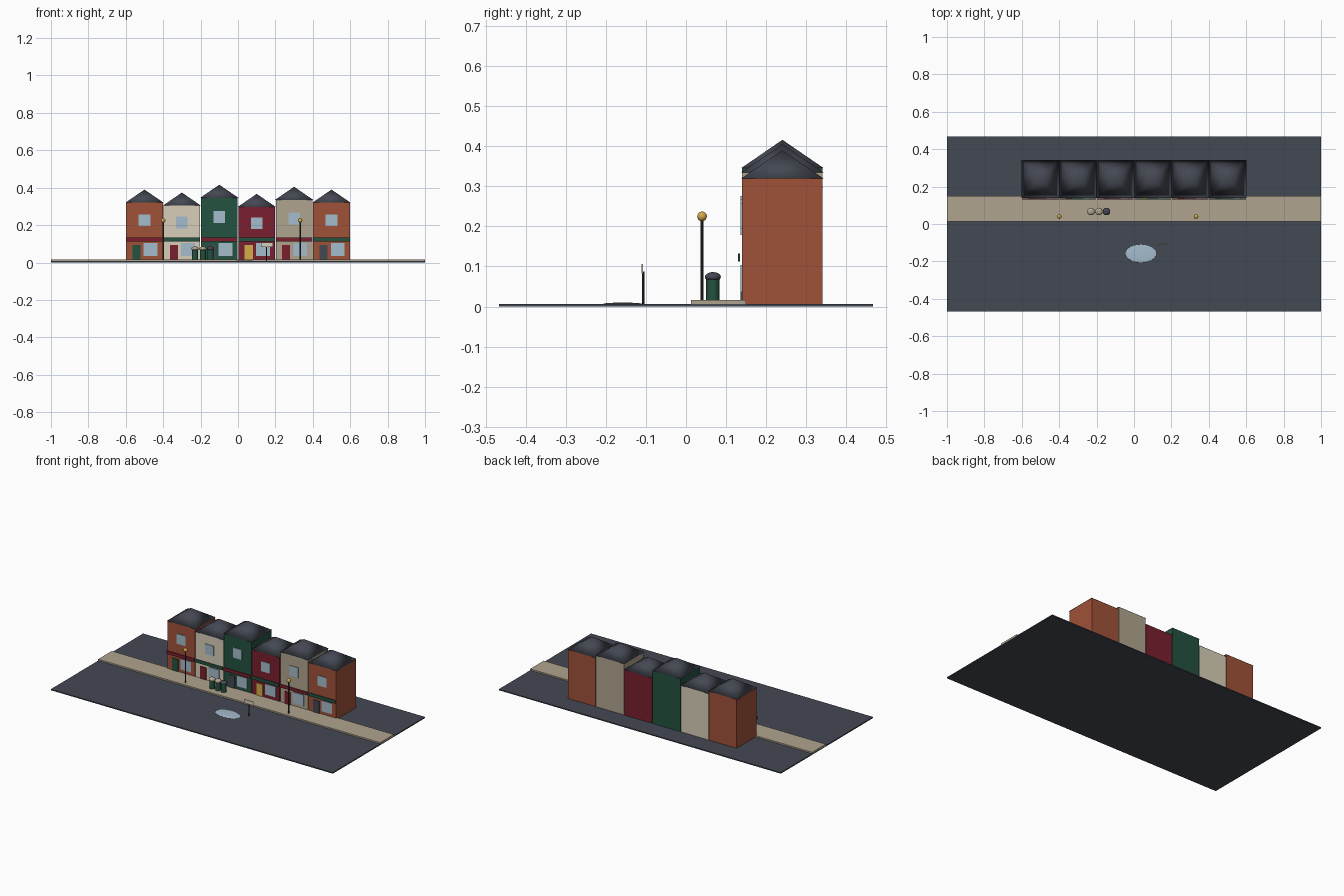
import bpy
import math

cube = bpy.data.objects.get("Cube")
if cube:
    bpy.data.objects.remove(cube, do_unlink=True)


def material(name, rgb):
    """Flat colour given as sRGB bytes, stored as linear values."""
    lin = [((c / 255 + 0.055) / 1.055) ** 2.4 for c in rgb]
    mat = bpy.data.materials.new(name)
    mat.use_nodes = True
    bsdf = mat.node_tree.nodes["Principled BSDF"]
    bsdf.inputs["Base Color"].default_value = (*lin, 1)
    bsdf.inputs["Roughness"].default_value = 0.8
    mat.diffuse_color = (*lin, 1)
    return mat


brick = material("brick", (160, 82, 56))
cream = material("cream", (216, 207, 184))
green = material("dark green", (36, 82, 64))
red = material("deep red", (122, 31, 46))
stone = material("stone", (176, 164, 143))
slate = material("slate", (68, 72, 82))
glass = material("pale blue glass", (165, 188, 204))
gold = material("gold", (212, 172, 75))
iron = material("iron", (48, 50, 56))


def finish(name, mat):
    ob = bpy.context.object
    ob.name = name
    ob.data.materials.append(mat)
    return ob


def box(name, mat, x, y, z):
    """Box from (low, high) pairs."""
    spans = (x, y, z)
    bpy.ops.mesh.primitive_cube_add(size=1, location=[(a + b) / 2 for a, b in spans])
    ob = finish(name, mat)
    ob.scale = [b - a for a, b in spans]
    return ob


def cylinder(name, mat, x, y, z, r, sides=16):
    bpy.ops.mesh.primitive_cylinder_add(
        vertices=sides, radius=r, depth=z[1] - z[0], location=(x, y, sum(z) / 2))
    bpy.ops.object.shade_smooth_by_angle()
    return finish(name, mat)


def ball(name, mat, loc, radii):
    bpy.ops.mesh.primitive_uv_sphere_add(segments=24, ring_count=12, radius=1, location=loc)
    bpy.ops.object.shade_smooth()
    ob = finish(name, mat)
    ob.scale = radii
    return ob


# Street and pavement
GROUND, PAVE = 0.007, 0.016
box("road", slate, (-1, 1), (-0.467, 0.467), (0, GROUND))
box("pavement", stone, (-1, 1), (0.0125, 0.15), (0.004, PAVE))

# Terrace of shops: wall colour, wall top, door colour
FRONT, BACK = 0.14, 0.341
houses = [(brick, 0.32, green), (cream, 0.304, red), (green, 0.346, slate),
          (red, 0.297, gold), (stone, 0.335, red), (brick, 0.32, slate)]
for i, (wall, top, door) in enumerate(houses):
    cx = -0.5 + 0.2 * i
    tag = f"house_{i + 1}_"
    box(tag + "walls", wall, (cx - 0.098, cx + 0.098), (FRONT, BACK), (0.004, top))

    # Hipped roof with fully smoothed normals
    bpy.ops.mesh.primitive_cone_add(
        vertices=4, radius1=0.102 * math.sqrt(2), depth=0.07,
        location=(cx, (FRONT + BACK) / 2, top + 0.035), rotation=(0, 0, math.pi / 4))
    bpy.ops.object.shade_smooth()
    finish(tag + "roof", slate)

    # Front openings and fascia board
    face = (FRONT - 0.004, FRONT + 0.001)
    wz = GROUND + 0.7 * (top - GROUND)
    box(tag + "upper_window", glass, (cx - 0.031, cx + 0.031), face, (wz - 0.032, wz + 0.032))
    box(tag + "shop_window", glass, (cx - 0.004, cx + 0.07), face, (0.036, 0.104))
    box(tag + "door", door, (cx - 0.064, cx - 0.021), face, (PAVE, 0.094))
    box(tag + "fascia", green if i % 2 else red, (cx - 0.098, cx + 0.098),
        (0.13, 0.135), (0.113, 0.133))

# Bins with domed lids
for n, (x, lid) in enumerate([(-0.23, stone), (-0.188, stone), (-0.147, slate)], 1):
    cylinder(f"bin_{n}_body", green, x, 0.067, (PAVE, 0.072), 0.0165)
    ball(f"bin_{n}_lid", lid, (x, 0.067, 0.074), (0.02, 0.02, 0.012))

# Street lamps
for n, x in enumerate((-0.4, 0.332), 1):
    cylinder(f"lamp_{n}_post", iron, x, 0.04, (PAVE, 0.218), 0.004, 10)
    ball(f"lamp_{n}_globe", gold, (x, 0.04, 0.225), (0.012,) * 3)

# Roadside sign
cylinder("sign_post", iron, 0.153, -0.107, (GROUND, 0.087), 0.003, 10)
box("sign_board", cream, (0.122, 0.186), (-0.111, -0.107), (0.083, 0.106))

# Puddle
ball("puddle", glass, (0.037, -0.158, GROUND), (0.083, 0.048, 0.003))
